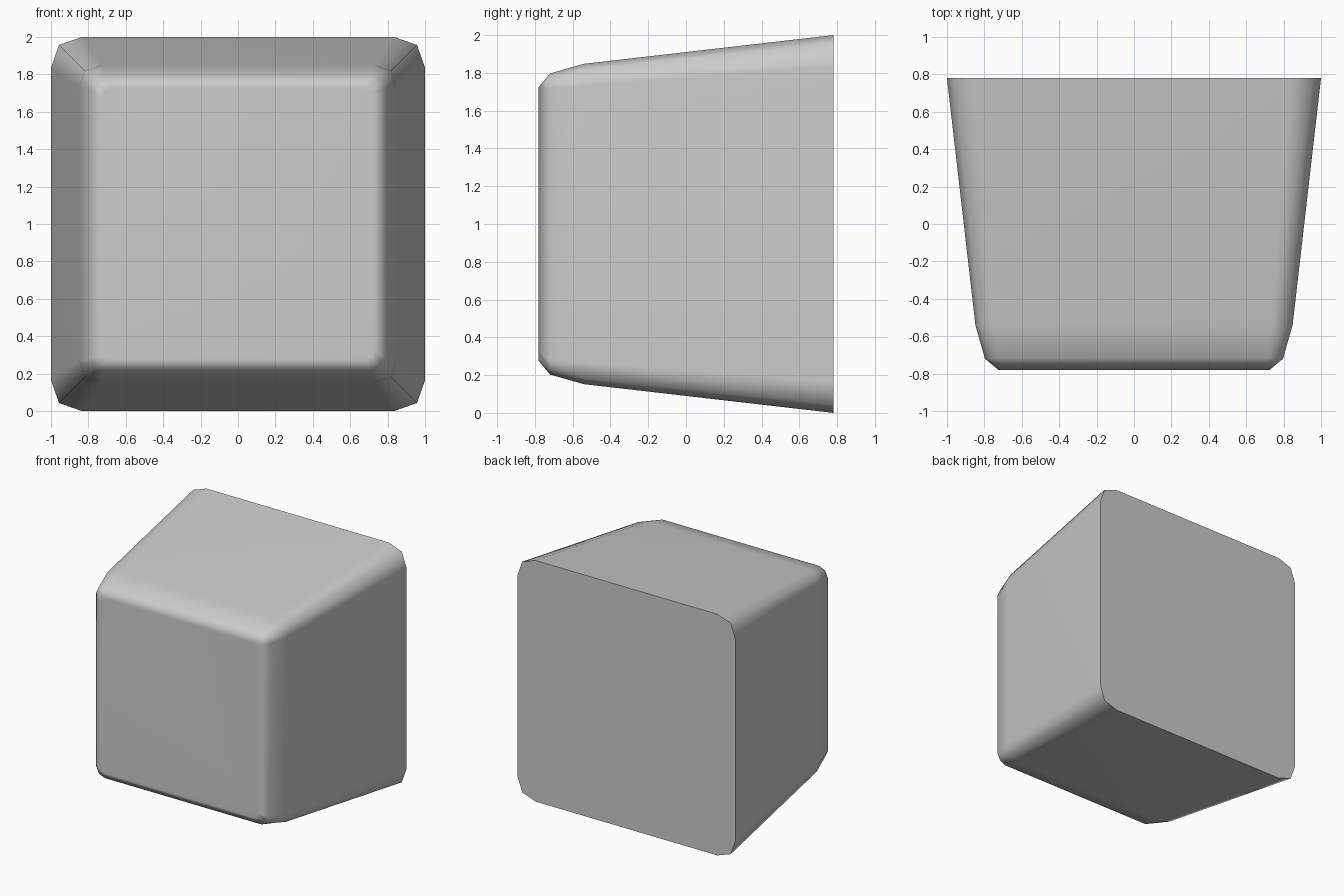
import bpy, bmesh

if "Cube" in bpy.data.objects:
    bpy.data.objects.remove(bpy.data.objects["Cube"])

# Rings from back to front: y, half size, straight-edge half length, corner midpoint
rings = [
    (0.78, 1.0, 0.835, 0.957),
    (-0.54, 0.848, 0.73, 0.818),
    (-0.72, 0.797, 0.72, 0.773),
    (-0.78, 0.725, 0.675, 0.71),
]


def ring_points(y, half, straight, mid):
    """Square outline with two-segment rounded corners, centred at z = 1."""
    corner = [(half, straight), (mid, mid), (straight, half)]
    pts = []
    for _ in range(4):
        pts += corner
        corner = [(-b, a) for a, b in corner]
    return [(x, y, z + 1) for x, z in pts]


# Tapered block body with softened front rim
bm = bmesh.new()
loops = [[bm.verts.new(p) for p in ring_points(*r)] for r in rings]
for a, b in zip(loops, loops[1:]):
    n = len(a)
    for i in range(n):
        j = (i + 1) % n
        bm.faces.new((a[i], a[j], b[j], b[i]))

# Flat back and front faces
bm.faces.new(loops[0])
bm.faces.new(loops[-1])
bmesh.ops.recalc_face_normals(bm, faces=bm.faces)

mesh = bpy.data.meshes.new("tapered_block")
bm.to_mesh(mesh)
bm.free()
block = bpy.data.objects.new("tapered_block", mesh)
bpy.context.collection.objects.link(block)

# Smooth front rim and corners, sharp back rim
bpy.context.view_layer.objects.active = block
block.select_set(True)
bpy.ops.object.shade_smooth_by_angle(angle=1.1)
weighted = block.modifiers.new("weighted_normals", 'WEIGHTED_NORMAL')
weighted.keep_sharp = True
